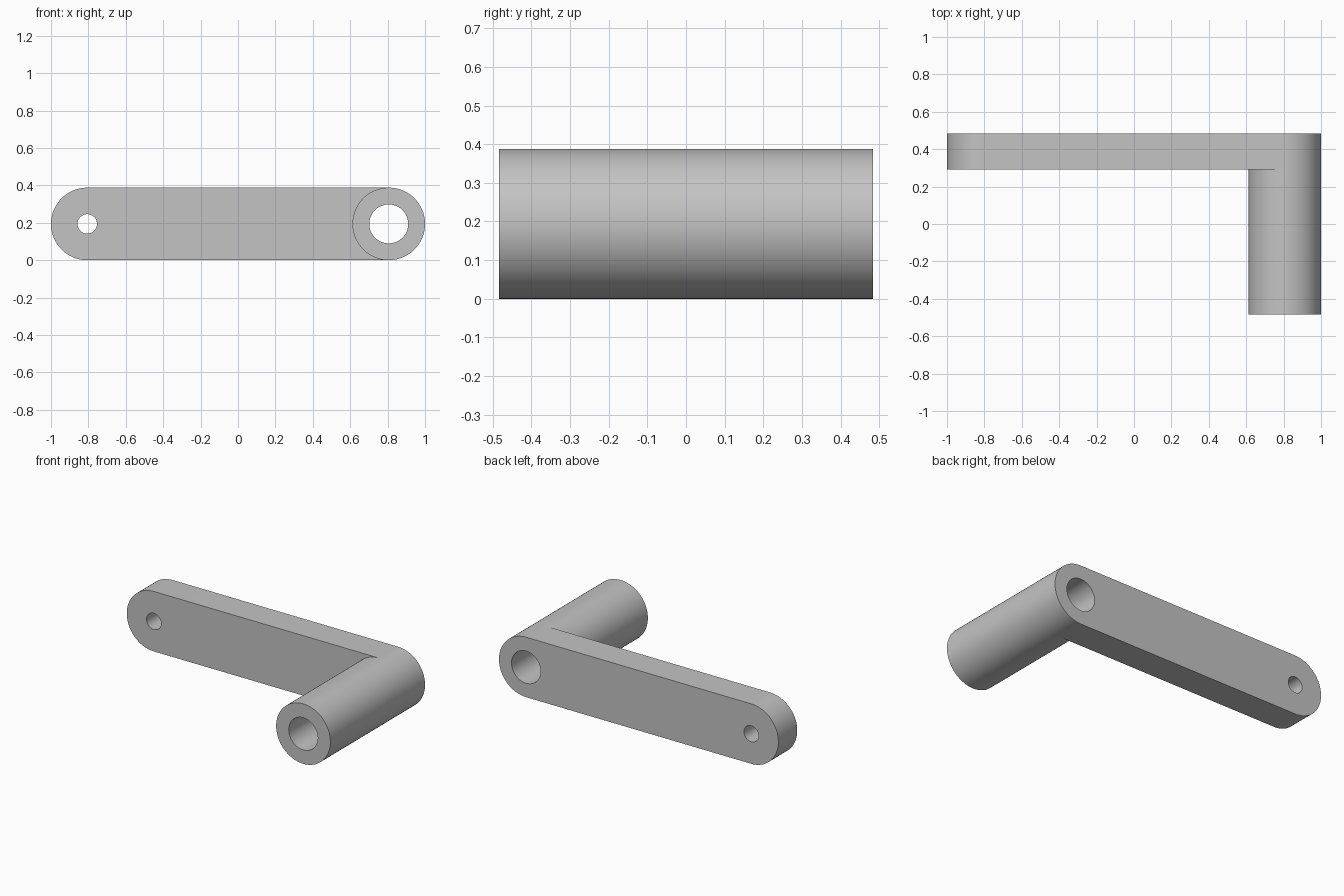
import bpy
import bmesh
from math import cos, sin, pi, radians

old = bpy.data.objects.get("Cube")
if old:
    bpy.data.objects.remove(old, do_unlink=True)

# Main dimensions
R = 0.194                # outer radius of both arm ends and the tube
CX = 0.806               # distance of both bore axes from the middle
BORE, PIN = 0.104, 0.052  # bore radii
BACK, STEP, FRONT = 0.484, 0.291, -0.484
SEG = 96
HALF = SEG // 2

bm = bmesh.new()


def ring(cx, r, y):
    """Circle of vertices starting at the top, turning towards -x."""
    return [bm.verts.new((cx - r * sin(2 * pi * i / SEG), y, R + r * cos(2 * pi * i / SEG)))
            for i in range(SEG)]


def wall(a, b, closed=True):
    """Quad strip between two matching rows of vertices."""
    n = len(a)
    for i in range(n if closed else n - 1):
        j = (i + 1) % n
        bm.faces.new((a[i], a[j], b[j], b[i]))


def cap(*loops):
    """Flat face bounded by an outer loop and hole loops."""
    edges = []
    for loop in loops:
        for i, v in enumerate(loop):
            w = loop[(i + 1) % len(loop)]
            edges.append(bm.edges.get((v, w)) or bm.edges.new((v, w)))
    bmesh.ops.triangle_fill(bm, edges=edges, use_beauty=True)


def left_end(y):
    """Rounded free end of the arm, top to bottom."""
    return [bm.verts.new((-CX - R * sin(pi * i / HALF), y, R + R * cos(pi * i / HALF)))
            for i in range(HALF + 1)]


def right_half(loop):
    return loop[HALF:] + loop[:1]


# Tube outer wall, flush with the rounded end of the arm
tube_front = ring(CX, R, FRONT)
tube_step = ring(CX, R, STEP)
wall(tube_front, tube_step)
arm_right_back = [bm.verts.new((v.co.x, BACK, v.co.z)) for v in right_half(tube_step)]
wall(right_half(tube_step), arm_right_back, closed=False)

# Arm outer wall: free end, then flat top and bottom
end_front, end_back = left_end(STEP), left_end(BACK)
wall(end_front, end_back, closed=False)
wall([end_front[-1], tube_step[HALF]], [end_back[-1], arm_right_back[0]], closed=False)
wall([tube_step[0], end_front[0]], [arm_right_back[-1], end_back[0]], closed=False)

# Bores
bore_front, bore_back = ring(CX, BORE, FRONT), ring(CX, BORE, BACK)
pin_front, pin_back = ring(-CX, PIN, STEP), ring(-CX, PIN, BACK)
wall(bore_front, bore_back)
wall(pin_front, pin_back)

# Flat faces: tube mouth, arm front beside the tube, arm back
cap(tube_front, bore_front)
cap(end_front + tube_step[HALF::-1], pin_front)
cap(end_back + arm_right_back, bore_back, pin_back)

bmesh.ops.recalc_face_normals(bm, faces=bm.faces[:])
mesh = bpy.data.meshes.new("crank_arm")
bm.to_mesh(mesh)
bm.free()

# Plain grey material
grey = bpy.data.materials.new("light grey")
grey.use_nodes = True
colour = (0.55, 0.55, 0.55, 1.0)
grey.diffuse_color = colour
grey.node_tree.nodes["Principled BSDF"].inputs["Base Color"].default_value = colour
mesh.materials.append(grey)

arm = bpy.data.objects.new("crank_arm", mesh)
bpy.context.scene.collection.objects.link(arm)
bpy.ops.object.select_all(action='DESELECT')
arm.select_set(True)
bpy.context.view_layer.objects.active = arm
bpy.ops.object.shade_smooth_by_angle(angle=radians(30))
